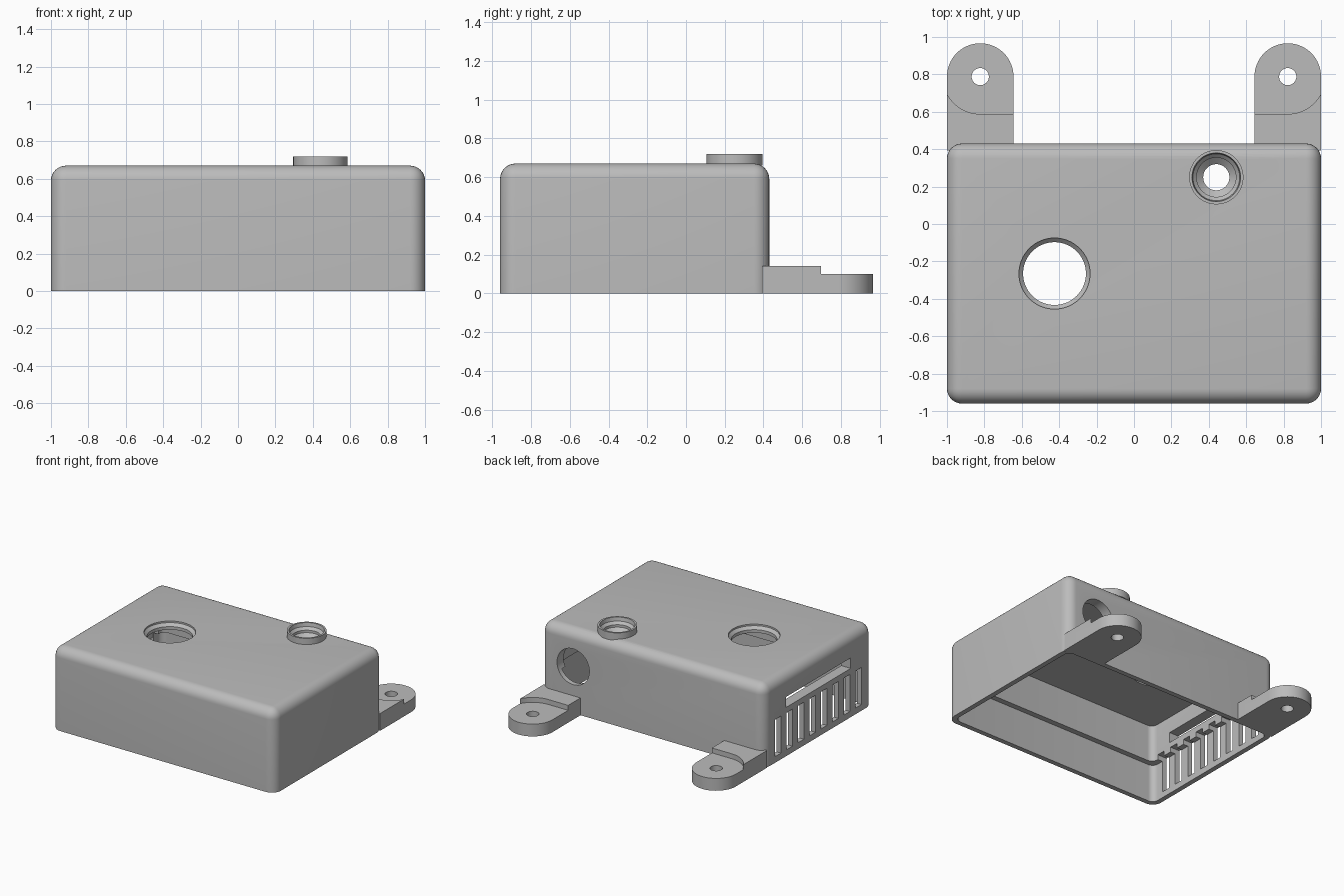
import bpy, bmesh, math
from mathutils import Matrix, Vector

cube = bpy.data.objects.get("Cube")
if cube:
    bpy.data.objects.remove(cube)

grey = bpy.data.materials.new("plain grey")
grey.use_nodes = True
grey.diffuse_color = (0.5, 0.5, 0.5, 1)
grey.node_tree.nodes["Principled BSDF"].inputs["Base Color"].default_value = (0.5, 0.5, 0.5, 1)


def finish(name, bm):
    bmesh.ops.recalc_face_normals(bm, faces=bm.faces)
    mesh = bpy.data.meshes.new(name)
    bm.to_mesh(mesh)
    bm.free()
    mesh.materials.append(grey)
    obj = bpy.data.objects.new(name, mesh)
    bpy.context.collection.objects.link(obj)
    return obj


def block(name, low, high, corner=0, fillet=0):
    """Box with rounded upright corners and an optional rounded top edge."""
    low, high = Vector(low), Vector(high)
    bm = bmesh.new()
    bmesh.ops.create_cube(bm, size=1)
    for v in bm.verts:
        v.co = (low + high) / 2 + v.co * (high - low)
    if corner:
        edges = [e for e in bm.edges
                 if abs(e.verts[0].co.z - e.verts[1].co.z) > 0.01
                 or (fillet and min(v.co.z for v in e.verts) > high.z - 0.01)]
        bmesh.ops.bevel(bm, geom=edges, offset=corner, segments=8, profile=0.5,
                        affect='EDGES')
    return finish(name, bm)


def rod(name, centre, radius, length, axis='Z'):
    bm = bmesh.new()
    turn = Matrix.Rotation(math.pi / 2, 4, axis) if axis != 'Z' else Matrix()
    bmesh.ops.create_cone(bm, cap_ends=True, segments=64, radius1=radius,
                          radius2=radius, depth=length,
                          matrix=Matrix.Translation(centre) @ turn)
    return finish(name, bm)


def lathe(name, centre, profile, closed=True):
    """Turn a (radius, height) profile about an upright axis."""
    bm = bmesh.new()
    verts = [bm.verts.new((r, 0, z)) for r, z in profile]
    pairs = list(zip(verts, verts[1:] + verts[:1]))
    edges = [bm.edges.new(p) for p in (pairs if closed else pairs[:-1])]
    bmesh.ops.spin(bm, geom=verts + edges, cent=(0, 0, 0), axis=(0, 0, 1),
                   angle=math.tau, steps=64, use_merge=True)
    bmesh.ops.remove_doubles(bm, verts=bm.verts, dist=0.0001)
    bmesh.ops.translate(bm, verts=bm.verts, vec=centre)
    return finish(name, bm)


def combine(obj, others, operation='DIFFERENCE'):
    for other in others:
        mod = obj.modifiers.new("cut", 'BOOLEAN')
        mod.operation, mod.solver, mod.object = operation, 'EXACT', other
    bpy.context.view_layer.update()
    result = bpy.data.meshes.new_from_object(
        obj.evaluated_get(bpy.context.evaluated_depsgraph_get()))
    obj.modifiers.clear()
    obj.data = result
    for other in others:
        bpy.data.objects.remove(other)


def smooth(obj):
    bpy.ops.object.select_all(action='DESELECT')
    obj.select_set(True)
    bpy.context.view_layer.objects.active = obj
    bpy.ops.object.shade_smooth_by_angle(angle=math.radians(30))


# Open-bottomed case: thin lower wall, thicker above the inner ledge
FRONT, BACK, TOP = -0.96, 0.43, 0.67
case = block("case", (-1, FRONT, 0), (1, BACK, TOP), 0.08, True)
cutters = []
for name, wall, base, top in (("lower_hollow", 0.04, -0.1, 0.31),
                              ("upper_hollow", 0.085, 0.2, 0.61)):
    cutters.append(block(name, (wall - 1, FRONT + wall, base),
                         (1 - wall, BACK - wall, top), 0.05))

# Chamfered round opening and the seat for the collar in the roof
cutters.append(lathe("roof_opening", (-0.425, -0.265, 0),
                     [(0, 0.5), (0.168, 0.5), (0.168, 0.635), (0.19, 0.657),
                      (0.19, 0.8), (0, 0.8)], False))
cutters.append(rod("collar_seat", (0.44, 0.25, 0.64), 0.135, 0.2))

# Round cable hole in the back
cutters.append(rod("cable_hole", (0.71, 0.4, 0.375), 0.145, 0.3, 'X'))

# Vents and wide slot in the side
for i in range(8):
    y = 0.25 - i * 0.147
    cutters.append(block("vent", (-1.1, y - 0.037, 0.05), (-0.85, y + 0.037, 0.35)))
cutters.append(block("side_slot", (-1.1, -0.68, 0.395), (-0.85, 0.15, 0.48)))
combine(case, cutters)
smooth(case)

# Stepped collar standing on the roof
collar = lathe("collar", (0.44, 0.25, 0),
               [(0.145, 0.66), (0.145, 0.72), (0.13, 0.72), (0.125, 0.69),
                (0.105, 0.67), (0.105, 0.65), (0.07, 0.62), (0.07, 0.61),
                (0.14, 0.61), (0.14, 0.66)])
smooth(collar)

# Mounting ears: rounded end, stepped down around the screw hole
for side, name in ((1, "left_ear"), (-1, "right_ear")):
    x, y, r = side * 0.822, 0.788, 0.178
    ear = block(name, (x - r, 0.392, 0), (x + r, y, 0.14))
    end = rod("ear_end", (x, y, 0.07), r, 0.14)
    combine(ear, [end], 'UNION')
    inner = x - side * 0.3
    step = block("ear_step", (min(x, inner), y - 0.2, 0.1),
                 (max(x, inner), y + 0.3, 0.3))
    combine(ear, [step, rod("ear_recess", (x, y, 0.2), 0.2, 0.2),
                  rod("screw_hole", (x, y, 0.1), 0.046, 0.4)])
    smooth(ear)
